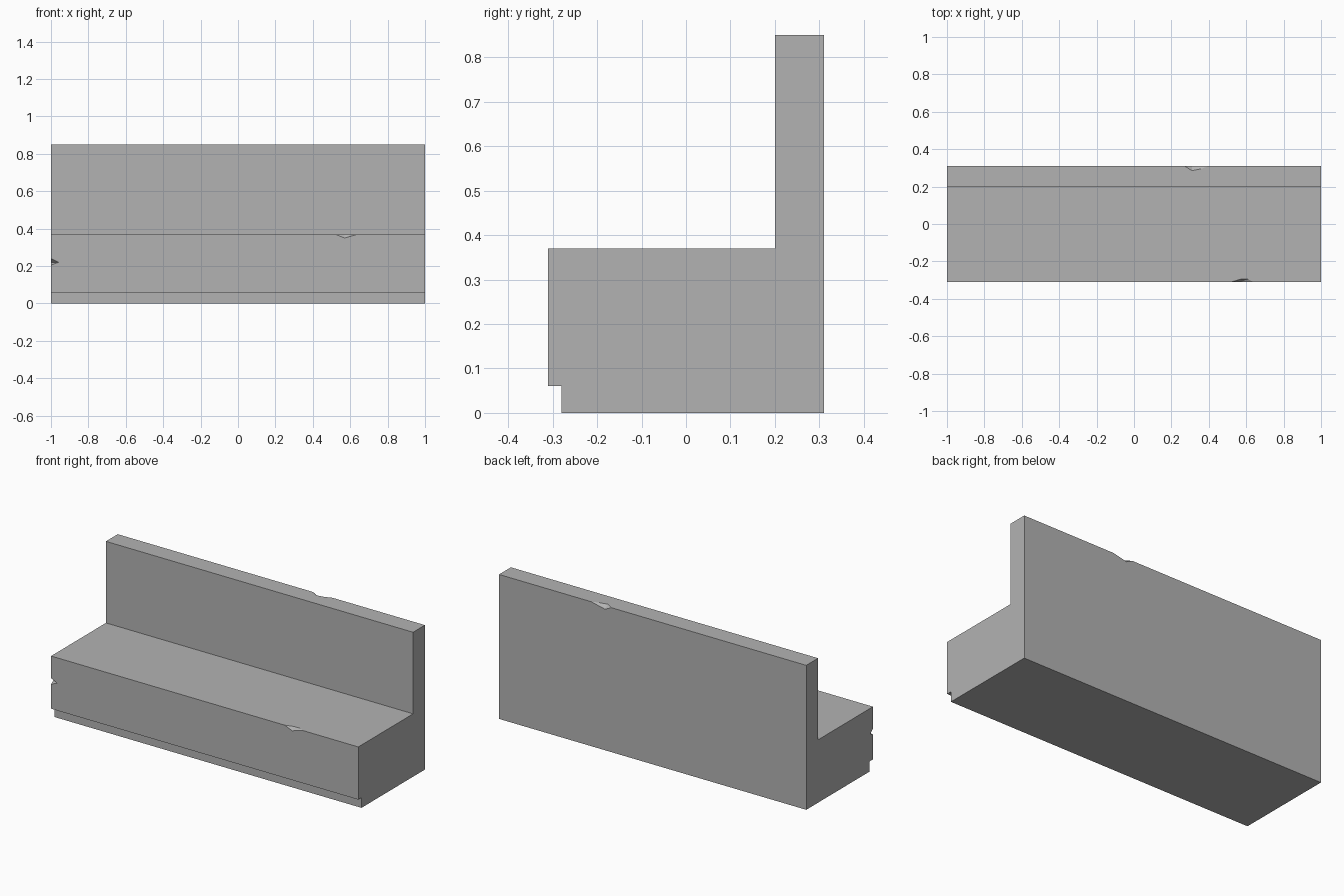
import bpy, bmesh

cube = bpy.data.objects.get("Cube")
if cube:
    bpy.data.objects.remove(cube, do_unlink=True)

GREY = (0.45, 0.45, 0.45, 1)
stone = bpy.data.materials.new("grey_stone")
stone.use_nodes = True
stone.diffuse_color = GREY
stone.node_tree.nodes["Principled BSDF"].inputs["Base Color"].default_value = GREY


def add_object(name, bm):
    bmesh.ops.recalc_face_normals(bm, faces=bm.faces[:])
    mesh = bpy.data.meshes.new(name)
    bm.to_mesh(mesh)
    bm.free()
    mesh.materials.append(stone)
    obj = bpy.data.objects.new(name, mesh)
    bpy.context.collection.objects.link(obj)
    return obj


# Bench: side profile (y, z) with toe recess, seat and backrest, swept along x
profile = [(-0.28, 0), (0.31, 0), (0.31, 0.85), (0.2, 0.85),
           (0.2, 0.37), (-0.31, 0.37), (-0.31, 0.06), (-0.28, 0.06)]
bm = bmesh.new()
face = bm.faces.new([bm.verts.new((-1, y, z)) for y, z in profile])
side = bmesh.ops.extrude_face_region(bm, geom=[face])["geom"]
bmesh.ops.translate(bm, vec=(2, 0, 0),
                    verts=[v for v in side if isinstance(v, bmesh.types.BMVert)])
bench = add_object("bench", bm)


# Small chips broken out of the edges
def chip(name, points):
    bm = bmesh.new()
    verts = [bm.verts.new(p) for p in points]
    bmesh.ops.convex_hull(bm, input=verts)
    cutter = add_object(name, bm)
    cutter.hide_render = True
    cutter.hide_set(True)
    mod = bench.modifiers.new(name, "BOOLEAN")
    mod.operation = "DIFFERENCE"
    mod.solver = "EXACT"
    mod.object = cutter
    return cutter


cutters = [
    chip("seat_edge_chip", [(0.52, -0.31, 0.37), (0.64, -0.31, 0.37), (0.57, -0.295, 0.37),
                            (0.61, -0.295, 0.37), (0.57, -0.31, 0.35), (0.58, -0.34, 0.40)]),
    chip("back_edge_chip", [(0.27, 0.31, 0.85), (0.40, 0.31, 0.85), (0.31, 0.285, 0.85),
                            (0.36, 0.295, 0.85), (0.31, 0.31, 0.83), (0.33, 0.34, 0.88)]),
    chip("corner_chip", [(-1, -0.31, 0.205), (-1, -0.31, 0.24), (-0.96, -0.31, 0.22),
                         (-1, -0.285, 0.22), (-1.03, -0.34, 0.22)]),
]

# Apply the cuts and drop the cutters
bpy.context.view_layer.objects.active = bench
for mod in list(bench.modifiers):
    bpy.ops.object.modifier_apply(modifier=mod.name)
for cutter in cutters:
    bpy.data.objects.remove(cutter, do_unlink=True)
